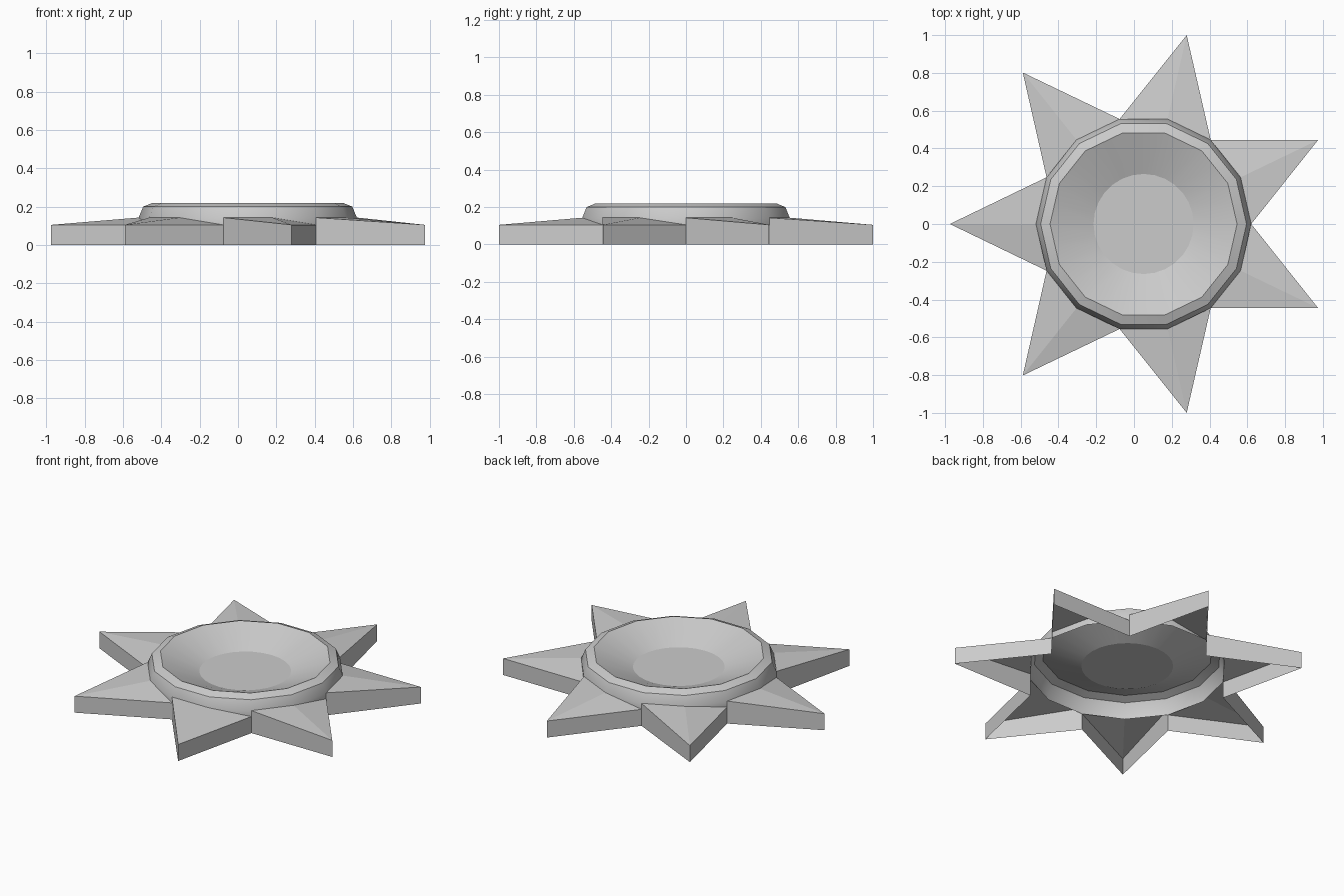
import bpy, math

if "Cube" in bpy.data.objects:
    bpy.data.objects.remove(bpy.data.objects["Cube"])

N = 7                      # star points
CX = 0.0507                # star centre on x
R_TIP, R_VALLEY = 1.0257, 0.57
Z_LOW, Z_HIGH = 0.105, 0.143

grey = bpy.data.materials.new("light_grey")
grey.diffuse_color = (0.6, 0.6, 0.6, 1)
grey.use_nodes = True
grey.node_tree.nodes["Principled BSDF"].inputs["Base Color"].default_value = grey.diffuse_color


def make(name, verts, faces):
    me = bpy.data.meshes.new(name)
    me.from_pydata(verts, [], faces)
    me.materials.append(grey)
    ob = bpy.data.objects.new(name, me)
    bpy.context.collection.objects.link(ob)
    return ob


def polar(r, a, z):
    return (CX + r * math.cos(a), r * math.sin(a), z)


def lathe(profile, seg, cap=False):
    """Loops from outside to inside; profile items are (radius, z, faceted)."""
    verts, faces = [], []
    for r, z, faceted in profile:
        for i in range(seg):
            # odd points sit on the flat sides of a 14-gon
            k = math.cos(math.pi / 14) if faceted and i % 2 else 1
            verts.append(polar(r * k, 2 * math.pi * i / seg, z))
    for j in range(len(profile) - 1):
        for i in range(seg):
            a, b = j * seg + i, j * seg + (i + 1) % seg
            faces.append((a, b, b + seg, a + seg))
    if cap:
        s = (len(profile) - 1) * seg
        faces.append(tuple(range(s, s + seg)))
    return verts, faces


# Star: seven points, each twisted so one valley corner is high, the other low
verts, faces = [], []
half = math.pi / N
for i in range(N):
    a = math.pi + 2 * half * i
    o = len(verts)
    verts += [polar(R_TIP, a, 0), polar(R_TIP, a, Z_LOW),
              polar(R_VALLEY, a + half, 0), polar(R_VALLEY, a + half, Z_LOW),
              polar(R_VALLEY, a - half, 0), polar(R_VALLEY, a - half, Z_HIGH),
              polar(R_VALLEY, a, Z_HIGH)]
    faces += [tuple(o + k for k in f) for f in
              ((0, 2, 3, 1), (4, 0, 1, 5), (1, 3, 6), (1, 6, 5))]
make("star_points", verts, faces)

# Rim: 14-sided raised collar with a sloped top
rim = make("rim", *lathe([(0.57, 0.105, False), (0.57, 0.14, False),
                          (0.545, 0.20, False), (0.495, 0.22, False)], 14))
bpy.context.view_layer.objects.active = rim
rim.select_set(True)
bpy.ops.object.shade_smooth_by_angle(angle=math.radians(30))

# Bowl: smooth dish from the 14-sided rim to a round flat floor
bowl = make("bowl", *lathe([(0.495, 0.22, True), (0.265, 0.13, False)], 28, True))
for p in bowl.data.polygons:
    p.use_smooth = len(p.vertices) == 4
